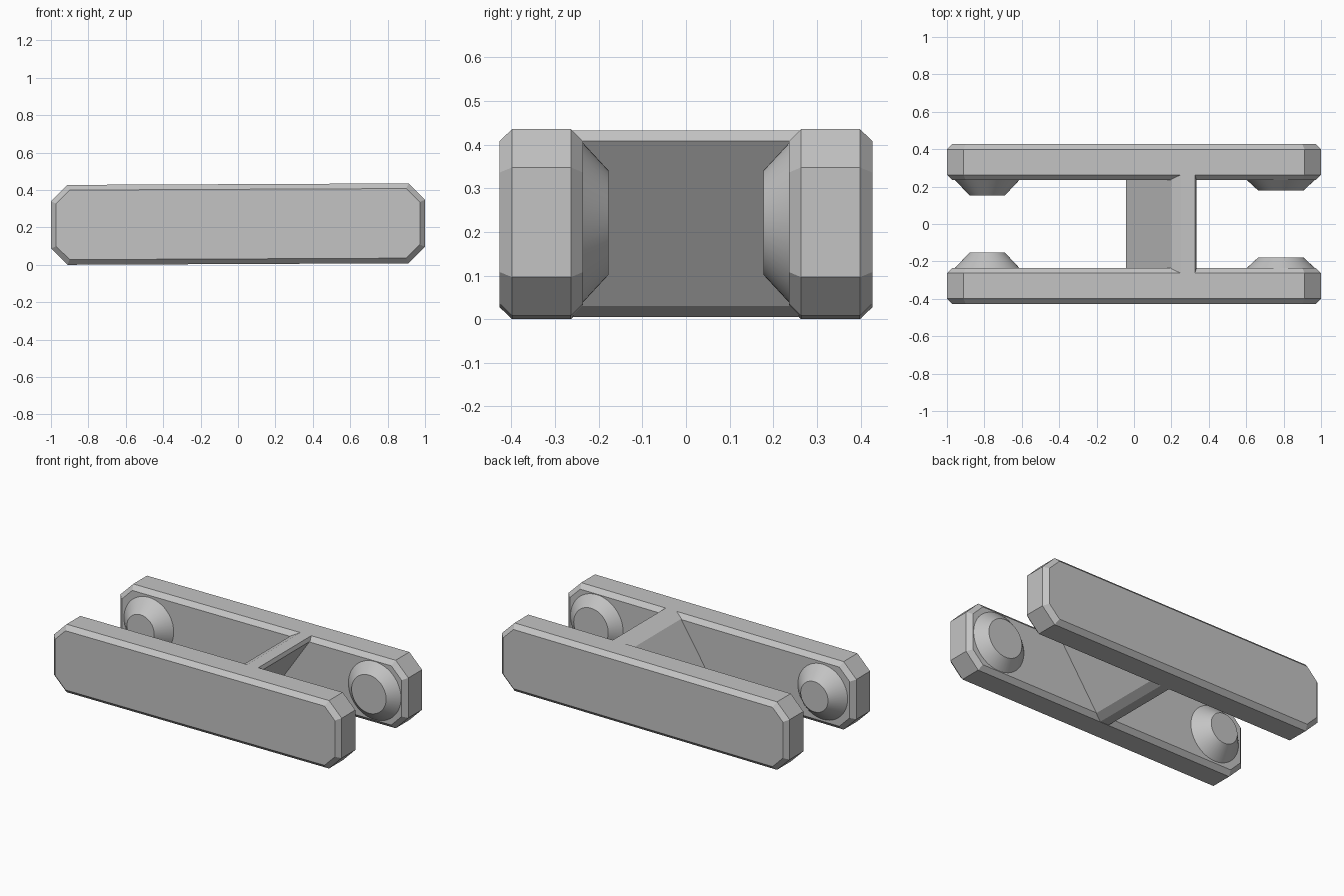
import bpy, bmesh, math

cube = bpy.data.objects.get("Cube")
if cube:
    bpy.data.objects.remove(cube, do_unlink=True)

grey = bpy.data.materials.new("plain_grey")
grey.use_nodes = True
GREY = (0.55, 0.55, 0.55, 1)
grey.diffuse_color = GREY
grey.node_tree.nodes["Principled BSDF"].inputs["Base Color"].default_value = GREY

MID_Z = 0.2175
TILT = 0.0045      # the whole link rises very slightly towards +x


def loft(name, rings, smooth=False):
    """Skin a stack of equal-sized closed rings and cap both ends."""
    bm = bmesh.new()
    loops = [[bm.verts.new((x, y, z + TILT * x)) for x, y, z in r] for r in rings]
    n = len(loops[0])
    for a, b in zip(loops, loops[1:]):
        for i in range(n):
            j = (i + 1) % n
            bm.faces.new((a[i], a[j], b[j], b[i]))
    bm.faces.new(loops[0])
    bm.faces.new(loops[-1])
    bmesh.ops.recalc_face_normals(bm, faces=bm.faces)
    mesh = bpy.data.meshes.new(name)
    bm.to_mesh(mesh)
    bm.free()
    mesh.materials.append(grey)
    obj = bpy.data.objects.new(name, mesh)
    bpy.context.collection.objects.link(obj)
    if smooth:
        bpy.ops.object.select_all(action="DESELECT")
        obj.select_set(True)
        bpy.context.view_layer.objects.active = obj
        bpy.ops.object.shade_smooth_by_angle(angle=math.radians(30))
    return obj


def octagon(y, hx, hz, cut):
    """Long rectangle with clipped corners."""
    quarter = [(hx, hz - cut), (hx - cut, hz)]
    pts = quarter + [(-x, z) for x, z in reversed(quarter)]
    pts += [(-x, -z) for x, z in pts]
    return [(x, y, MID_Z + z) for x, z in pts]


def circle(x, y, r, n=48):
    return [(x + r * math.cos(2 * math.pi * i / n), y,
             MID_Z + r * math.sin(2 * math.pi * i / n)) for i in range(n)]


for side, label in ((-1, "front"), (1, "back")):
    # side plate with chamfered rims
    wide, narrow = (1.0, 0.2135, 0.088), (0.972, 0.186, 0.072)
    loft(label + "_plate", [octagon(side * 0.427, *narrow), octagon(side * 0.399, *wide),
                            octagon(side * 0.263, *wide), octagon(side * 0.236, *narrow)])
    # tapered bosses on the inner face
    for end, x, base, tip, y_tip in (("right", -0.785, 0.175, 0.095, 0.153),
                                     ("left", 0.785, 0.185, 0.12, 0.178)):
        loft(f"{label}_{end}_boss", [circle(x, side * 0.238, base),
                                     circle(x, side * y_tip, tip)], smooth=True)

# leaning cross web with chamfered top and bottom edges
profile = [(0.2, 0.407), (0.25, 0.431), (0.325, 0.431), (0.333, 0.407),
           (0.075, 0.03), (0.025, 0.005), (-0.035, 0.005), (-0.043, 0.03)]
loft("cross_web", [[(x, y, z) for x, z in profile] for y in (-0.263, 0.263)])
